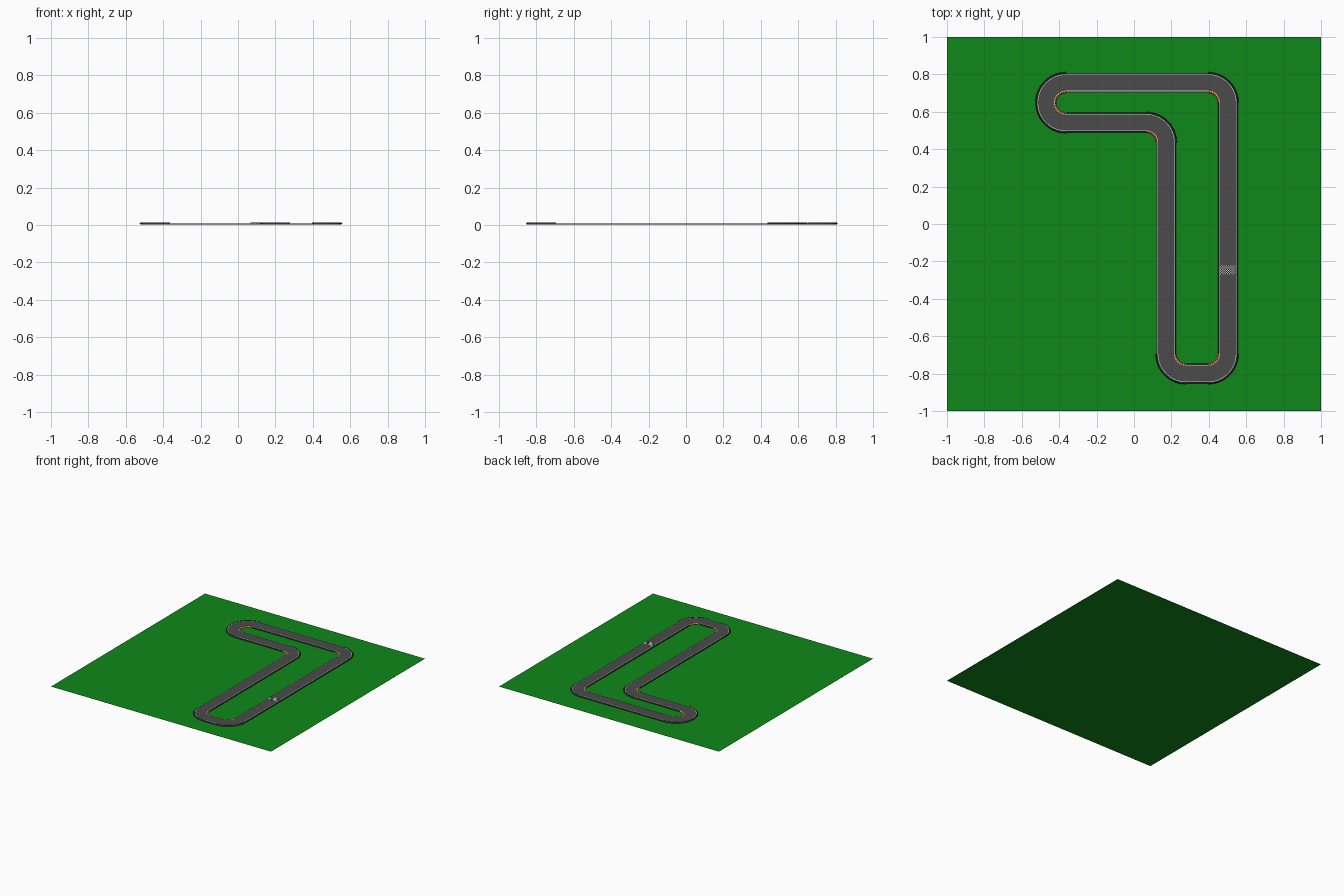
import bpy, bmesh, math
from mathutils import Vector

if "Cube" in bpy.data.objects:
    bpy.data.objects.remove(bpy.data.objects["Cube"])


def mat(name, rgb):
    m = bpy.data.materials.new(name)
    m.diffuse_color = (*rgb, 1)
    m.use_nodes = True
    m.node_tree.nodes["Principled BSDF"].inputs["Base Color"].default_value = m.diffuse_color
    return m


GRASS = mat("grass", (0.005, 0.25, 0.01))
ASPHALT = mat("asphalt", (0.07, 0.07, 0.07))
DARK = mat("dark_edge", (0.03, 0.03, 0.03))
WHITE = mat("white_paint", (0.8, 0.8, 0.8))
BLACK = mat("black_paint", (0.01, 0.01, 0.01))
RED = mat("kerb_red", (0.75, 0.02, 0.01))
YELLOW = mat("kerb_yellow", (0.8, 0.6, 0.25))

# circuit corner points, each rounded with radius R
R, ARC = 0.106, 16
CORNERS = [Vector(p) for p in [(0.502, -0.80), (0.502, 0.755), (-0.47, 0.755),
                               (-0.47, 0.542), (0.172, 0.542), (0.172, -0.80)]]


def build_path():
    """Return (point, left normal) samples and the turn direction of each corner."""
    samples, turns = [], []
    n = len(CORNERS)
    for i, c in enumerate(CORNERS):
        d0 = (c - CORNERS[i - 1]).normalized()
        d1 = (CORNERS[(i + 1) % n] - c).normalized()
        turn = 1 if d0.x * d1.y - d0.y * d1.x > 0 else -1
        centre = c - d0 * R + d1 * R
        for k in range(ARC + 1):
            a = math.pi / 2 * k / ARC
            out = d0 * math.sin(a) - d1 * math.cos(a)
            samples.append((centre + out * R, -out * turn))
        turns.append(turn)
    return samples, turns


PATH, TURNS = build_path()


def sweep(name, samples, profile, mats, closed=True, alternate=False):
    """Sweep an (offset, z) profile along path samples, listed right to left."""
    bm = bmesh.new()
    rows = [[bm.verts.new((*(p + nrm * o), z)) for o, z in profile] for p, nrm in samples]
    for i in range(len(rows) if closed else len(rows) - 1):
        a, b = rows[i], rows[(i + 1) % len(rows)]
        for j in range(len(profile) - 1):
            f = bm.faces.new((a[j], b[j], b[j + 1], a[j + 1]))
            f.material_index = i % 2 if alternate else 0
    return finish(name, bm, mats)


def finish(name, bm, mats):
    me = bpy.data.meshes.new(name)
    bm.to_mesh(me)
    bm.free()
    for m in mats:
        me.materials.append(m)
    ob = bpy.data.objects.new(name, me)
    bpy.context.collection.objects.link(ob)
    return ob


def grid(name, cx, cy, sx, sy, nx, ny, z, mats):
    """Flat grid with checkered materials."""
    bm = bmesh.new()
    v = [[bm.verts.new((cx + sx * (i / nx - 0.5), cy + sy * (j / ny - 0.5), z))
          for j in range(ny + 1)] for i in range(nx + 1)]
    for i in range(nx):
        for j in range(ny):
            f = bm.faces.new((v[i][j], v[i + 1][j], v[i + 1][j + 1], v[i][j + 1]))
            f.material_index = (i + j) % len(mats)
    return finish(name, bm, mats)


# ground
grid("grass_field", 0, 0, 2, 2, 1, 1, 0, [GRASS])

# road surface and sloped shoulders
W = 0.046
sweep("road", PATH, [(-W, 0.009), (W, 0.009)], [ASPHALT])
for side in (-1, 1):
    prof = sorted([(side * W, 0.009), (side * 0.051, 0.007), (side * 0.053, 0.001)])
    sweep("road_shoulder", PATH, prof, [DARK])
    # painted edge line
    sweep("edge_line", PATH, sorted([(side * 0.0425, 0.0095), (side * 0.0455, 0.0095)]), [WHITE])

# striped kerbs inside each corner, dark raised kerbs outside
for i, turn in enumerate(TURNS):
    arc = PATH[i * (ARC + 1):(i + 1) * (ARC + 1)]
    inner = sorted([(turn * 0.044, 0.010), (turn * 0.050, 0.011), (turn * 0.055, 0.004)])
    sweep("striped_kerb", arc, inner, [RED, YELLOW], closed=False, alternate=True)
    outer = sorted([(-turn * 0.046, 0.010), (-turn * 0.052, 0.012), (-turn * 0.057, 0.004)])
    sweep("outer_kerb", arc, outer, [DARK], closed=False)

# checkered start and finish line
grid("finish_line", 0.502, -0.245, 0.084, 0.048, 14, 8, 0.0105, [WHITE, BLACK])
